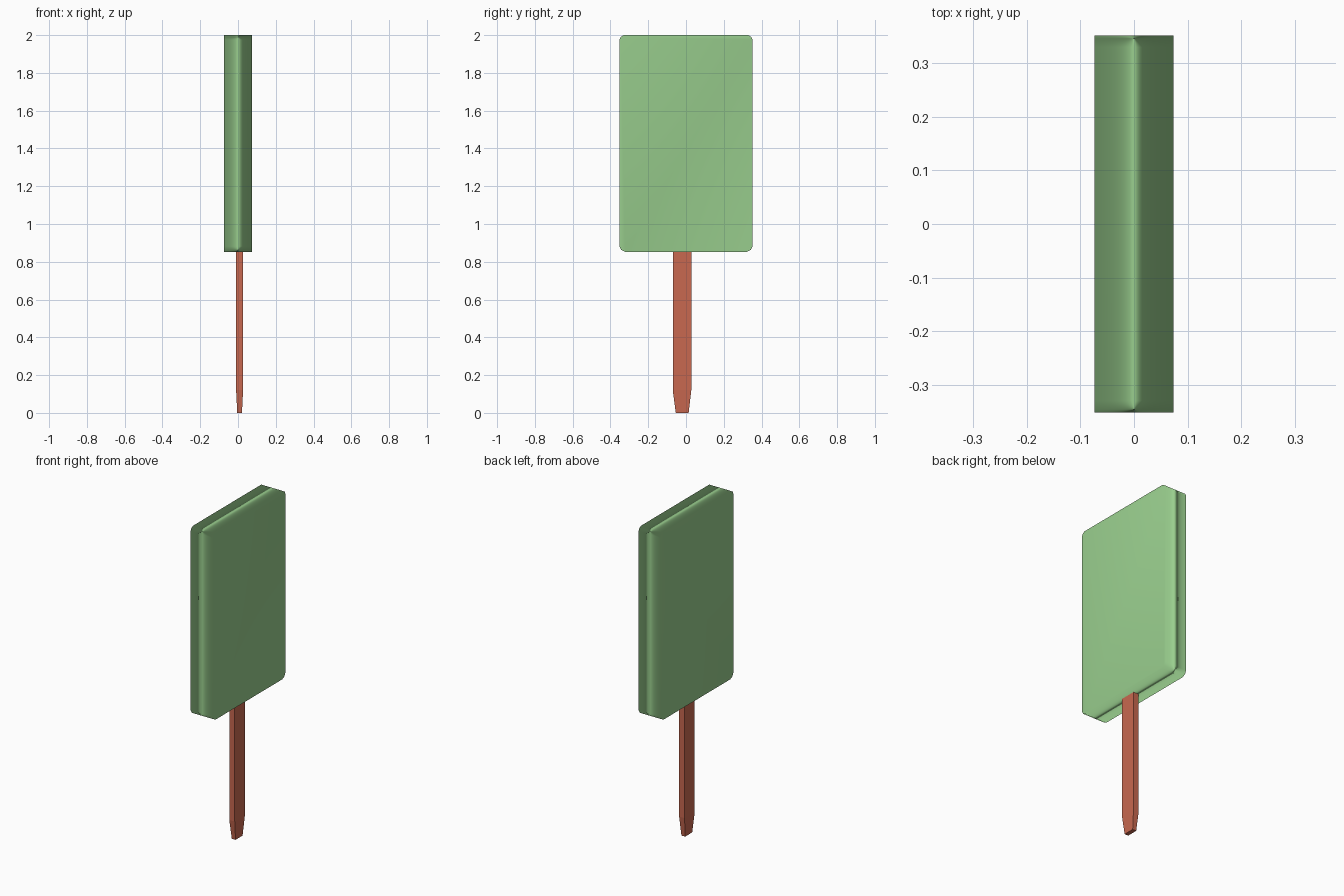
import bpy, bmesh

if "Cube" in bpy.data.objects:
    bpy.data.objects.remove(bpy.data.objects["Cube"])


def material(name, rgb):
    m = bpy.data.materials.new(name)
    m.diffuse_color = (*rgb, 1)
    m.use_nodes = True
    m.node_tree.nodes["Principled BSDF"].inputs["Base Color"].default_value = m.diffuse_color
    return m


def loft(name, rings, mat):
    """Closed solid skinned through rings with equal point counts."""
    bm = bmesh.new()
    loops = [[bm.verts.new(p) for p in ring] for ring in rings]
    for a, b in zip(loops, loops[1:]):
        for i in range(len(a)):
            j = (i + 1) % len(a)
            bm.faces.new((a[i], a[j], b[j], b[i]))
    bm.faces.new(loops[0])
    bm.faces.new(loops[-1])
    bmesh.ops.recalc_face_normals(bm, faces=bm.faces[:])
    me = bpy.data.meshes.new(name)
    bm.to_mesh(me)
    bm.free()
    ob = bpy.data.objects.new(name, me)
    bpy.context.collection.objects.link(ob)
    me.materials.append(mat)
    return ob


# Ice block: rounded-corner outline in the YZ plane, extruded along X
half = [(0.322, 0.852), (0.342, 0.862), (0.352, 0.882),
        (0.352, 1.975), (0.346, 1.99), (0.330, 2.0)]
outline = half + [(-y, z) for y, z in reversed(half)]
block = loft("ice_block", [[(x, y, z) for y, z in outline] for x in (-0.074, 0.074)],
             material("green_ice", (0.32, 0.62, 0.27)))
# Soft shading all over, dominated by the large flat faces
block.data.polygons.foreach_set("use_smooth", [True] * len(block.data.polygons))
wn = block.modifiers.new("soft_normals", 'WEIGHTED_NORMAL')
wn.mode = 'FACE_AREA'
wn.keep_sharp = False


# Stick: flat-sided bar with a tapered foot
def rect(x0, x1, y0, y1, z):
    return [(x0, y0, z), (x1, y0, z), (x1, y1, z), (x0, y1, z)]


loft("stick", [rect(-0.004, 0.021, -0.054, 0.014, 0),
               rect(-0.01, 0.027, -0.07, 0.028, 0.12),
               rect(-0.01, 0.027, -0.07, 0.028, 0.86)],
     material("stick_orange", (0.58, 0.14, 0.08)))
